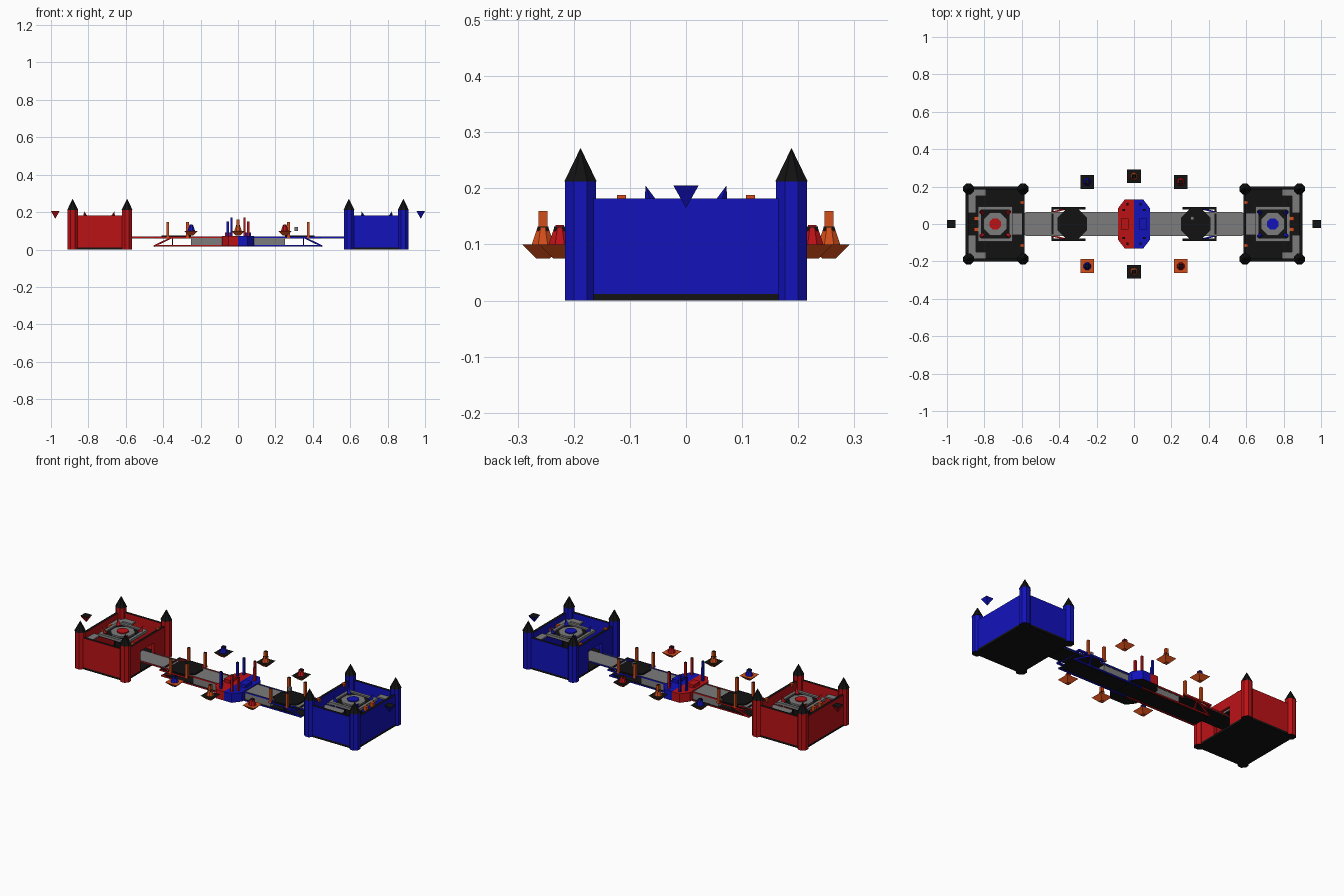
import bpy, bmesh, math
from mathutils import Vector, Matrix

if "Cube" in bpy.data.objects:
    bpy.data.objects.remove(bpy.data.objects["Cube"])

def mat(name, c):
    m = bpy.data.materials.new(name)
    m.diffuse_color = (*c, 1)
    m.use_nodes = True
    m.node_tree.nodes["Principled BSDF"].inputs["Base Color"].default_value = m.diffuse_color
    return m

RED = mat("red", (0.5, 0.006, 0.008))
BLUE = mat("blue", (0.006, 0.006, 0.5))
BLACK = mat("black", (0.006, 0.006, 0.006))
GRAY = mat("gray", (0.2, 0.2, 0.2))
ORANGE = mat("orange", (0.65, 0.075, 0.01))

def finish(bm, name, side, top=None, bottom=None):
    """Store the mesh; colour faces by whether they look up, down or sideways."""
    bmesh.ops.recalc_face_normals(bm, faces=bm.faces)
    for f in bm.faces:
        f.normal_update()
        f.material_index = 1 if f.normal.z > 0.9 else 2 if f.normal.z < -0.9 else 0
    me = bpy.data.meshes.new(name)
    bm.to_mesh(me)
    bm.free()
    for m in (side, top or side, bottom or side):
        me.materials.append(m)
    ob = bpy.data.objects.new(name, me)
    bpy.context.collection.objects.link(ob)
    return ob

def box(name, x, y, z, side, top=None, bottom=None):
    bm = bmesh.new()
    bmesh.ops.create_cube(bm, size=1)
    for v in bm.verts:
        v.co = Vector([(a + b) / 2 + t * abs(b - a) for (a, b), t in zip((x, y, z), v.co)])
    return finish(bm, name, side, top, bottom)

def prism(name, x, y, z0, z1, r0, r1, n, side, top=None, bottom=None, sx=1, sy=1):
    """n-sided frustum with flat sides facing the axes."""
    bm = bmesh.new()
    k = 1 / math.cos(math.pi / n)
    bmesh.ops.create_cone(bm, cap_ends=True, segments=n, radius1=r0 * k, radius2=r1 * k, depth=z1 - z0,
                          matrix=Matrix.Rotation(math.pi / n, 4, 'Z'))
    for v in bm.verts:
        v.co = (x + v.co.x * sx, y + v.co.y * sy, v.co.z + (z0 + z1) / 2)
    return finish(bm, name, side, top, bottom)

def beam(name, a, b, w, m):
    a, b = Vector(a), Vector(b)
    bm = bmesh.new()
    rot = (b - a).to_track_quat('Z', 'Y').to_matrix().to_4x4()
    bmesh.ops.create_cube(bm, size=1, matrix=Matrix.Translation((a + b) / 2) @ rot
                          @ Matrix.Diagonal((w, w, (b - a).length, 1)))
    return finish(bm, name, m)

def castle(s, C):
    X = lambda a, b: sorted((s * a, s * b))
    cx = 0.742 * s
    box("castle_floor", X(0.585, 0.9), (-0.2, 0.2), (0, 0.012), BLACK)
    # outer walls and the gated wall facing the bridge
    box("end_wall", X(0.885, 0.9), (-0.2, 0.2), (0.012, 0.182), C, BLACK)
    for t in (-1, 1):
        box("side_wall", X(0.585, 0.9), sorted((t * 0.185, t * 0.2)), (0.012, 0.182), C, BLACK)
        box("gate_wall", X(0.585, 0.6), sorted((t * 0.062, t * 0.2)), (0.012, 0.182), C, BLACK)
        # corner towers with pointed roofs
        for x in (0.593, 0.884):
            prism("tower", s * x, t * 0.188, 0, 0.212, 0.0275, 0.0275, 8, C, BLACK, BLACK)
            prism("tower_roof", s * x, t * 0.188, 0.212, 0.272, 0.029, 0, 8, BLACK)
        # gray wall walks and orange lamps
        box("end_walk", X(0.845, 0.885), sorted((t * 0.06, t * 0.185)), (0.14, 0.148), GRAY, GRAY, BLACK)
        box("side_walk", X(0.79, 0.845), sorted((t * 0.15, t * 0.185)), (0.14, 0.148), GRAY, GRAY, BLACK)
        box("wall_lamp", X(0.59, 0.61), (t * 0.115 - 0.008, t * 0.115 + 0.008), (0.17, 0.188), ORANGE)
        box("yard_lamp", X(0.835, 0.855), (t * 0.03 - 0.01, t * 0.03 + 0.01), (0.15, 0.175), ORANGE)
    box("gate_lintel", X(0.585, 0.6), (-0.062, 0.062), (0.125, 0.182), C, BLACK)
    box("gate_path", X(0.57, 0.655), (-0.06, 0.06), (0.06, 0.066), GRAY, GRAY, BLACK)
    # raised inner platform with ring and corner fins
    prism("keep_column", cx, 0, 0.012, 0.155, 0.045, 0.045, 8, BLACK)
    box("keep_plate", (cx - 0.09, cx + 0.09), (-0.09, 0.09), (0.155, 0.165), BLACK)
    prism("keep_disc", cx, 0, 0.165, 0.174, 0.062, 0.062, 8, GRAY)
    prism("keep_emblem", cx, 0, 0.174, 0.18, 0.03, 0.03, 8, C)
    for i in (-1, 1):
        box("keep_edge", (cx + i * 0.085 - 0.008, cx + i * 0.085 + 0.008), (-0.093, 0.093), (0.16, 0.173), GRAY)
        box("keep_edge", (cx - 0.093, cx + 0.093), (i * 0.085 - 0.008, i * 0.085 + 0.008), (0.16, 0.173), GRAY)
        for j in (-1, 1):
            bm = bmesh.new()
            p = [bm.verts.new((cx + i * (0.07 + a), j * (0.06 + b), z)) for a, b, z in
                 ((-0.014, 0, 0.17), (0.014, 0, 0.17), (0, -0.014, 0.17), (0, 0.014, 0.17), (0.012, 0.012, 0.205))]
            bmesh.ops.convex_hull(bm, input=p)
            finish(bm, "keep_fin", C)
    # floating marker behind the castle
    prism("marker", s * 0.977, 0, 0.165, 0.205, 0, 0.0225, 4, C, BLACK)

def bridge(s, C):
    X = lambda a, b: sorted((s * a, s * b))
    box("deck", X(0.07, 0.6), (-0.06, 0.06), (0.06, 0.066), GRAY, GRAY, BLACK)
    box("deck_block", X(0.08, 0.25), (-0.058, 0.058), (0.022, 0.06), GRAY, GRAY, BLACK)
    prism("hub", s * 0.33, 0, 0.06, 0.074, 0.08, 0.08, 8, BLACK)
    box("hub_link", X(0.43, 0.442), (-0.088, 0.088), (0.06, 0.069), C, BLACK)
    box("lower_deck", X(0.08, 0.45), (-0.05, 0.05), (0.015, 0.021), BLACK)
    for t in (-1, 1):
        y = t * 0.084
        # rails, braces and orange posts
        box("hub_rail", X(0.26, 0.442), (y - 0.006, y + 0.006), (0.06, 0.07), C, BLACK)
        box("deck_rail", X(0.08, 0.58), (t * 0.06 - 0.003, t * 0.06 + 0.003), (0.062, 0.07), C, GRAY)
        box("lower_rail", X(0.0, 0.45), (t * 0.06 - 0.004, t * 0.06 + 0.004), (0.015, 0.023), C, BLACK)
        beam("brace", (s * 0.35, y, 0.066), (s * 0.45, t * 0.06, 0.018), 0.008, C)
        beam("hub_strut", (s * 0.35, y, 0.066), (s * 0.35, t * 0.06, 0.018), 0.007, C)
        for x in (0.27, 0.375):
            box("post", X(x - 0.007, x + 0.007), (y - 0.007, y + 0.007), (0.06, 0.146), ORANGE, BLACK)

def centre(s, C, D):
    # half of the two-coloured octagonal arena
    bm = bmesh.new()
    pts = [(0, -0.13), (0.05, -0.13), (0.085, -0.085), (0.085, 0.085), (0.05, 0.13), (0, 0.13)]
    f = bm.faces.new([bm.verts.new((s * x, y, 0.02)) for x, y in pts])
    up = bmesh.ops.extrude_face_region(bm, geom=[f])['geom']
    bmesh.ops.translate(bm, vec=(0, 0, 0.052), verts=[v for v in up if isinstance(v, bmesh.types.BMVert)])
    finish(bm, "arena_half", C, C, BLACK)
    for t in (-1, 1):
        for x, y, h in ((0.055, 0.075, 0.15), (0.035, 0.105, 0.17)):
            box("arena_post", (s * x - 0.006, s * x + 0.006), (t * y - 0.006, t * y + 0.006), (0.072, h), D, BLACK)
    box("arena_step", sorted((s * 0.03, s * 0.07)), (-0.03, 0.03), (0.072, 0.09), C)

def island(x, y, C, top):
    prism("island", x, y, 0.075, 0.1, 0.012, 0.037, 4, ORANGE, top)
    prism("island_mound", x, y, 0.1, 0.13, 0.02, 0.01, 8, C, BLACK)
    h = 0.16 if x == 0 else 0.135
    box("island_spire", (x - 0.008, x + 0.008), (y - 0.008, y + 0.008), (0.12, h), C, BLACK)
    box("island_band", (x - 0.01, x + 0.01), (y - 0.01, y + 0.01), (0.124, 0.132), BLACK)

for s, C, D in ((-1, RED, BLUE), (1, BLUE, RED)):
    castle(s, C)
    bridge(s, C)
    centre(s, C, D)
    for t in (-1, 1):
        island(s * 0.25, t * 0.225, D, ORANGE if t < 0 else BLACK)
for t in (-1, 1):
    island(0, t * 0.255, ORANGE, BLACK)
box("floating_cube", (0.303, 0.321), (0.022, 0.04), (0.1, 0.12), GRAY)
